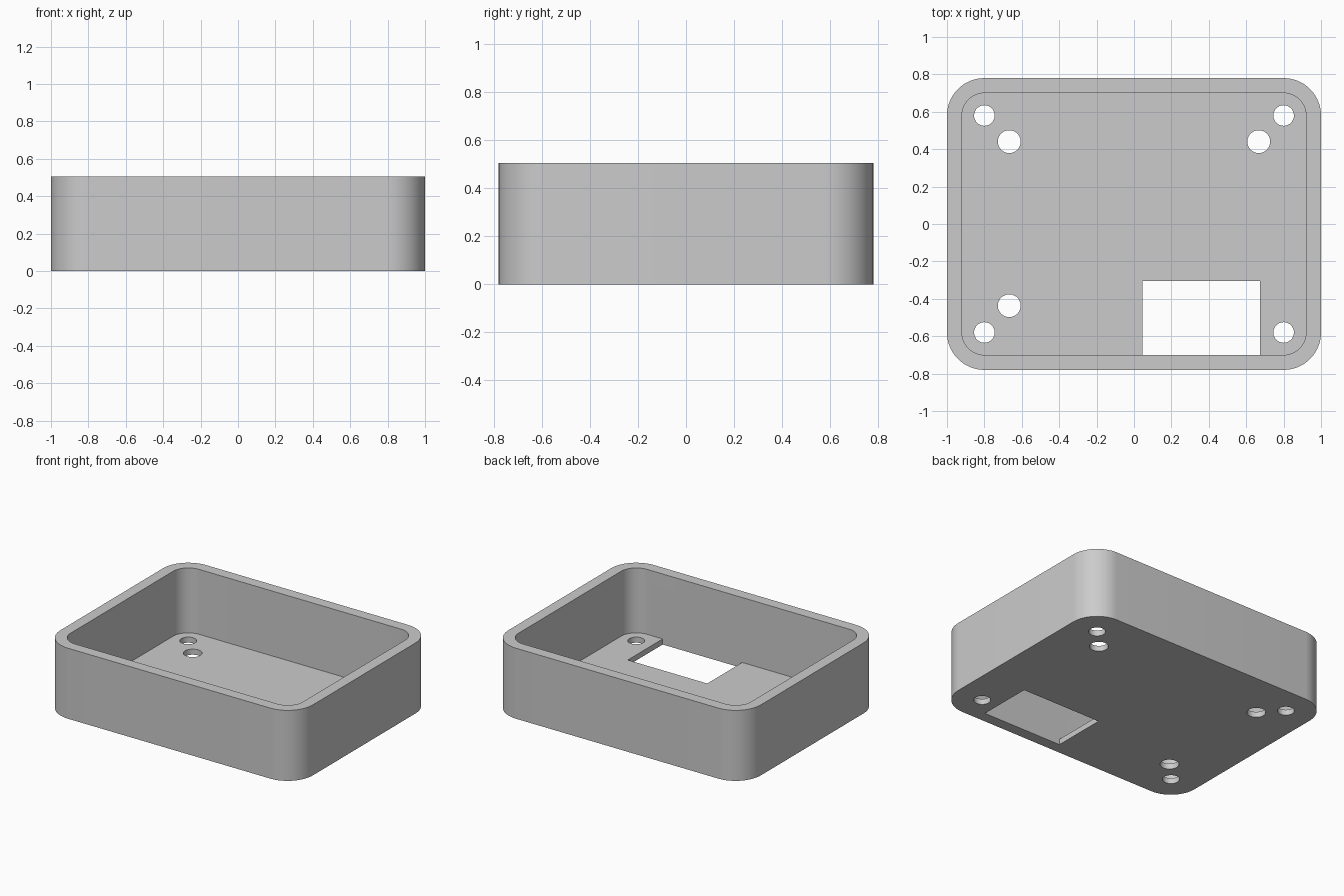
import bpy
import bmesh
import math

cube = bpy.data.objects.get("Cube")
if cube:
    bpy.data.objects.remove(cube, do_unlink=True)

HALF_X, HALF_Y, HEIGHT = 1.0, 0.78, 0.505
WALL, FLOOR, RADIUS = 0.08, 0.04, 0.2

grey = bpy.data.materials.new("light_grey")
grey.use_nodes = True
colour = (0.6, 0.6, 0.6, 1)
grey.diffuse_color = colour
grey.node_tree.nodes["Principled BSDF"].inputs["Base Color"].default_value = colour


def prism(name, outline, z0, z1):
    """Extrude a counter-clockwise outline from z0 up to z1."""
    bm = bmesh.new()
    base = bm.faces.new([bm.verts.new((x, y, z0)) for x, y in outline])
    top = bmesh.ops.extrude_face_region(bm, geom=[base])["geom"]
    verts = [v for v in top if isinstance(v, bmesh.types.BMVert)]
    bmesh.ops.translate(bm, verts=verts, vec=(0, 0, z1 - z0))
    bmesh.ops.recalc_face_normals(bm, faces=bm.faces)
    mesh = bpy.data.meshes.new(name)
    bm.to_mesh(mesh)
    bm.free()
    mesh.materials.append(grey)
    obj = bpy.data.objects.new(name, mesh)
    bpy.context.collection.objects.link(obj)
    return obj


def rounded_rect(hx, hy, r, steps=16):
    points = []
    for i, (sx, sy) in enumerate([(1, 1), (-1, 1), (-1, -1), (1, -1)]):
        for k in range(steps + 1):
            a = (i + k / steps) * math.pi / 2
            points.append((sx * (hx - r) + r * math.cos(a),
                           sy * (hy - r) + r * math.sin(a)))
    return points


def circle(cx, cy, r, sides=48):
    angles = [2 * math.pi * k / sides for k in range(sides)]
    return [(cx + r * math.cos(a), cy + r * math.sin(a)) for a in angles]


# Outer body
tray = prism("tray", rounded_rect(HALF_X, HALF_Y, RADIUS), 0, HEIGHT)

# Main pocket
cutters = [prism("pocket_cutter", rounded_rect(HALF_X - WALL, HALF_Y - WALL, RADIUS - WALL),
                 FLOOR, HEIGHT + 0.1)]

# Corner holes, inner mounting holes and the rectangular opening
holes = [(x, y, 0.055) for x in (-0.8, 0.8) for y in (-0.58, 0.58)]
holes += [(-0.667, 0.44, 0.061), (0.667, 0.44, 0.061), (-0.667, -0.437, 0.061)]
for x, y, r in holes:
    cutters.append(prism("hole_cutter", circle(x, y, r), -0.1, FLOOR + 0.1))
x0, x1, y0, y1 = 0.045, 0.675, WALL - HALF_Y, -0.305
cutters.append(prism("opening_cutter", [(x0, y0), (x1, y0), (x1, y1), (x0, y1)],
                     -0.1, FLOOR + 0.1))

bpy.context.view_layer.objects.active = tray
for cutter in cutters:
    mod = tray.modifiers.new(cutter.name, "BOOLEAN")
    mod.operation = "DIFFERENCE"
    mod.solver = "EXACT"
    mod.object = cutter
    bpy.ops.object.modifier_apply(modifier=mod.name)
for cutter in cutters:
    bpy.data.objects.remove(cutter, do_unlink=True)

# Smooth the rounded corners and keep the rims sharp
bpy.ops.object.select_all(action="DESELECT")
tray.select_set(True)
bpy.ops.object.shade_smooth_by_angle(angle=math.radians(30))
